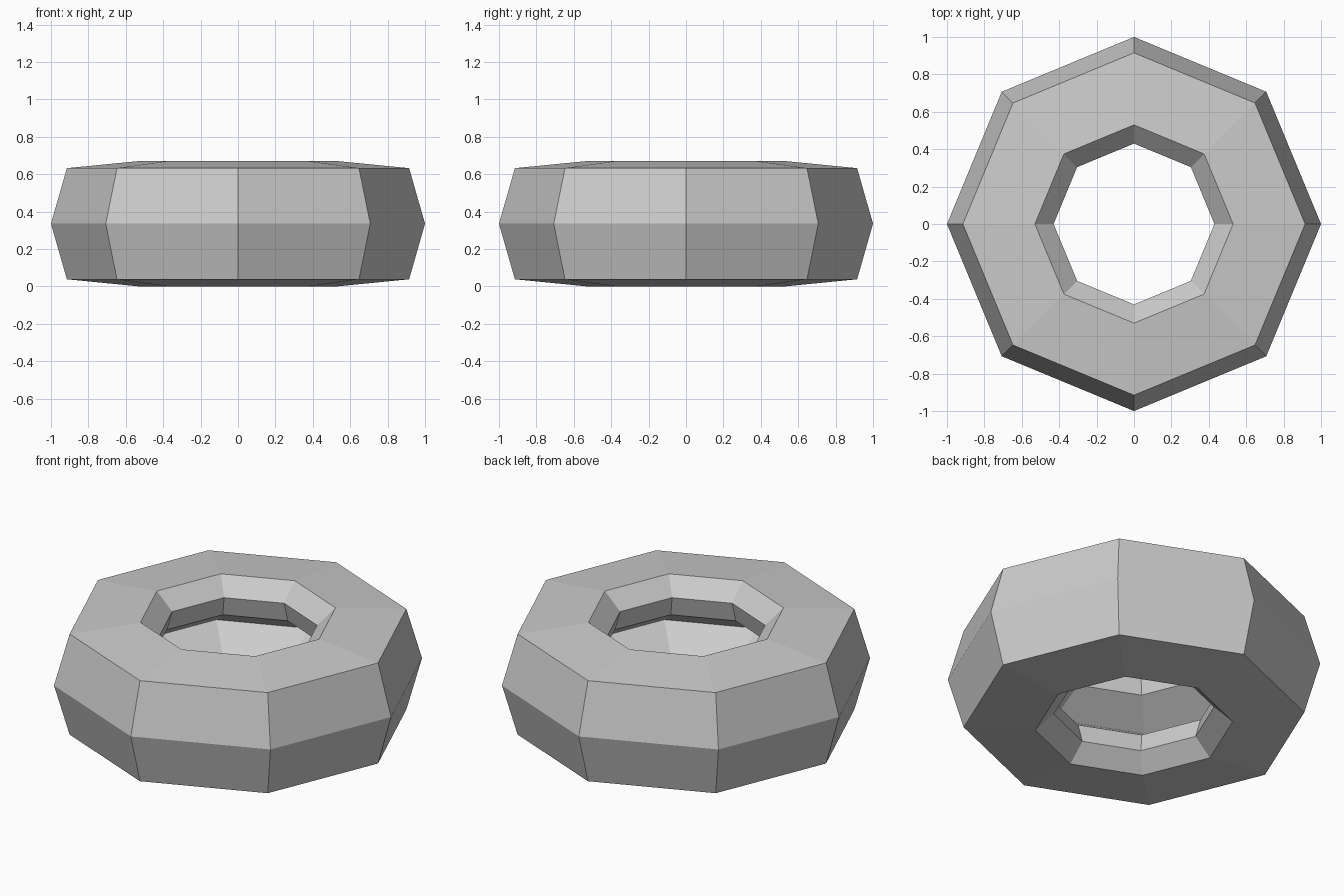
import bpy, bmesh
from math import cos, sin, pi

if "Cube" in bpy.data.objects:
    bpy.data.objects.remove(bpy.data.objects["Cube"])

SIDES = 8
MID = 0.335

# Upper half of the tyre cross-section (radius, height above the middle);
# first point is the tread crown, last is the bottom of the inner groove
half = [(1.0, 0), (0.915, 0.297), (0.53, 0.335), (0.43, 0.24),
        (0.465, 0.123), (0.67, 0)]
profile = half + [(r, -h) for r, h in reversed(half[1:-1])]

# Sweep the closed cross-section around z
bm = bmesh.new()
rings = []
for i in range(SIDES):
    a = 2 * pi * i / SIDES
    rings.append([bm.verts.new((r * cos(a), r * sin(a), MID + h)) for r, h in profile])
n = len(profile)
for i in range(SIDES):
    a, b = rings[i], rings[(i + 1) % SIDES]
    for j in range(n):
        k = (j + 1) % n
        bm.faces.new((a[j], b[j], b[k], a[k]))
bmesh.ops.recalc_face_normals(bm, faces=bm.faces)

mesh = bpy.data.meshes.new("tyre")
bm.to_mesh(mesh)
bm.free()
bpy.context.collection.objects.link(bpy.data.objects.new("tyre", mesh))
